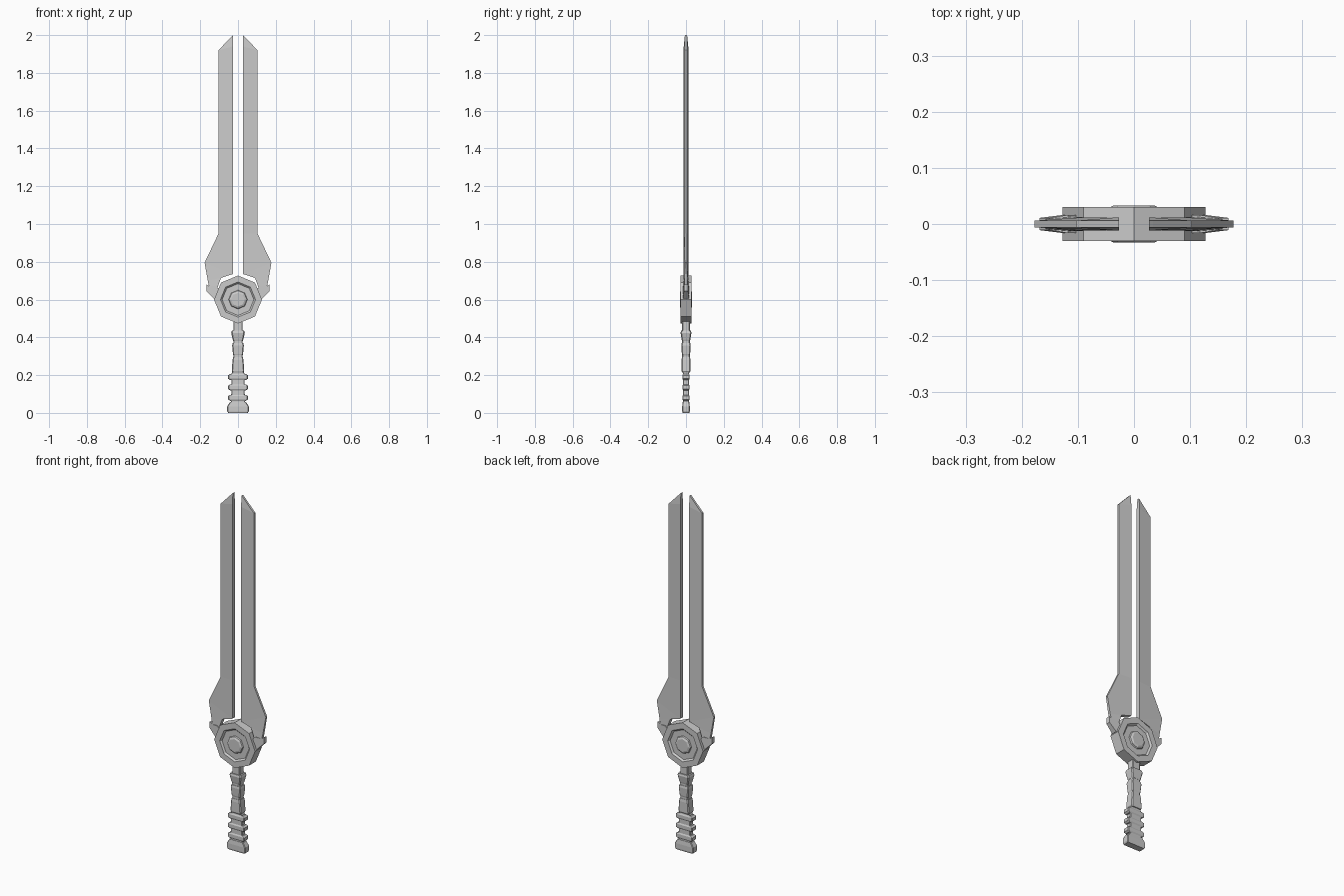
import bpy, bmesh, math

if "Cube" in bpy.data.objects:
    bpy.data.objects.remove(bpy.data.objects["Cube"])


def make_object(name, verts, faces, mirror=False):
    me = bpy.data.meshes.new(name)
    me.from_pydata(verts, [], faces)
    bm = bmesh.new()
    bm.from_mesh(me)
    bmesh.ops.remove_doubles(bm, verts=bm.verts, dist=1e-5)
    bmesh.ops.recalc_face_normals(bm, faces=bm.faces)
    bm.to_mesh(me)
    bm.free()
    ob = bpy.data.objects.new(name, me)
    bpy.context.collection.objects.link(ob)
    if mirror:
        ob.modifiers.new("mirror", 'MIRROR').use_mirror_merge = False
    return ob


def loft(name, rings, capped=True, mirror=False):
    n = len(rings[0])
    verts = [p for r in rings for p in r]
    faces = [(k * n + i, k * n + (i + 1) % n, (k + 1) * n + (i + 1) % n, (k + 1) * n + i)
             for k in range(len(rings) - 1) for i in range(n)]
    if capped:
        faces += [tuple(range(n)), tuple(range(len(verts) - n, len(verts)))]
    return make_object(name, verts, faces, mirror)


def box_section(z, hx, hy):
    # rectangle with small cut corners
    c = 0.2 * min(hx, hy)
    return [(hx, -hy + c, z), (hx, hy - c, z), (hx - c, hy, z), (-hx + c, hy, z),
            (-hx, hy - c, z), (-hx, -hy + c, z), (-hx + c, -hy, z), (hx - c, -hy, z)]


# Twin blades: each row gives inner x, inner z, inner thickness, outer x, outer z, outer thickness
rows = [
    (0.027, 2.0, 0.006, 0.034, 1.993, 0.006),
    (0.027, 1.94, 0.012, 0.103, 1.92, 0.006),
    (0.027, 0.95, 0.012, 0.103, 0.95, 0.006),
    (0.027, 0.735, 0.012, 0.177, 0.795, 0.006),
    (0.09, 0.715, 0.012, 0.16, 0.70, 0.007),
    (0.11, 0.66, 0.013, 0.152, 0.66, 0.010),
]
loft("blade", [[(xi, -ti, zi), (xo, -to, zo), (xo, to, zo), (xi, ti, zi)]
               for xi, zi, ti, xo, zo, to in rows], mirror=True)

# Claws clasping the blade roots
claw = [(0.10, 0.655), (0.118, 0.672), (0.15, 0.67), (0.168, 0.68),
        (0.168, 0.645), (0.128, 0.605), (0.10, 0.61)]
loft("blade_claw", [[(x, s * (0.016 if x < 0.14 else 0.011), z) for x, z in claw]
                    for s in (-1, 1)], mirror=True)

# Octagonal guard with a recessed face and raised hub on both sides
half = [(0.036, 0.033), (0.047, 0.028), (0.050, 0.021), (0.084, 0.021), (0.093, 0.030), (0.127, 0.030)]
profile = [(r, -y) for r, y in half] + [(r, y) for r, y in reversed(half)]
loft("guard", [[(r * math.sin(i * math.pi / 4), y, 0.6 + r * math.cos(i * math.pi / 4))
                for i in range(8)] for r, y in profile])

# Core of the handle
loft("handle_core", [box_section(0.02, 0.037, 0.015), box_section(0.21, 0.034, 0.015),
                     box_section(0.23, 0.024, 0.020), box_section(0.50, 0.024, 0.020)])

# Tapered grip segments: z bottom, z top, widths bottom / top, depths bottom / top
for zb, zt, wb, wt, db, dt in [(0.38, 0.435, 0.028, 0.036, 0.023, 0.029),
                               (0.305, 0.37, 0.027, 0.031, 0.022, 0.025),
                               (0.215, 0.295, 0.033, 0.029, 0.024, 0.024)]:
    zm = zb + 0.8 * (zt - zb)
    loft("grip_segment", [box_section(zb, wb * 0.9, db * 0.9), box_section(zb + 0.008, wb, db),
                          box_section(zm, wt, dt), box_section(zt, wt * 0.9, dt * 0.9)])

# Finger ridges on the lower grip
for z in (0.19, 0.135, 0.08):
    loft("grip_ridge", [box_section(z - 0.016, 0.042, 0.015), box_section(z - 0.009, 0.052, 0.019),
                        box_section(z + 0.009, 0.052, 0.019), box_section(z + 0.016, 0.042, 0.015)])

# Pommel
loft("pommel", [box_section(0, 0.052, 0.018), box_section(0.008, 0.057, 0.020),
                box_section(0.035, 0.057, 0.020), box_section(0.058, 0.042, 0.017)])
